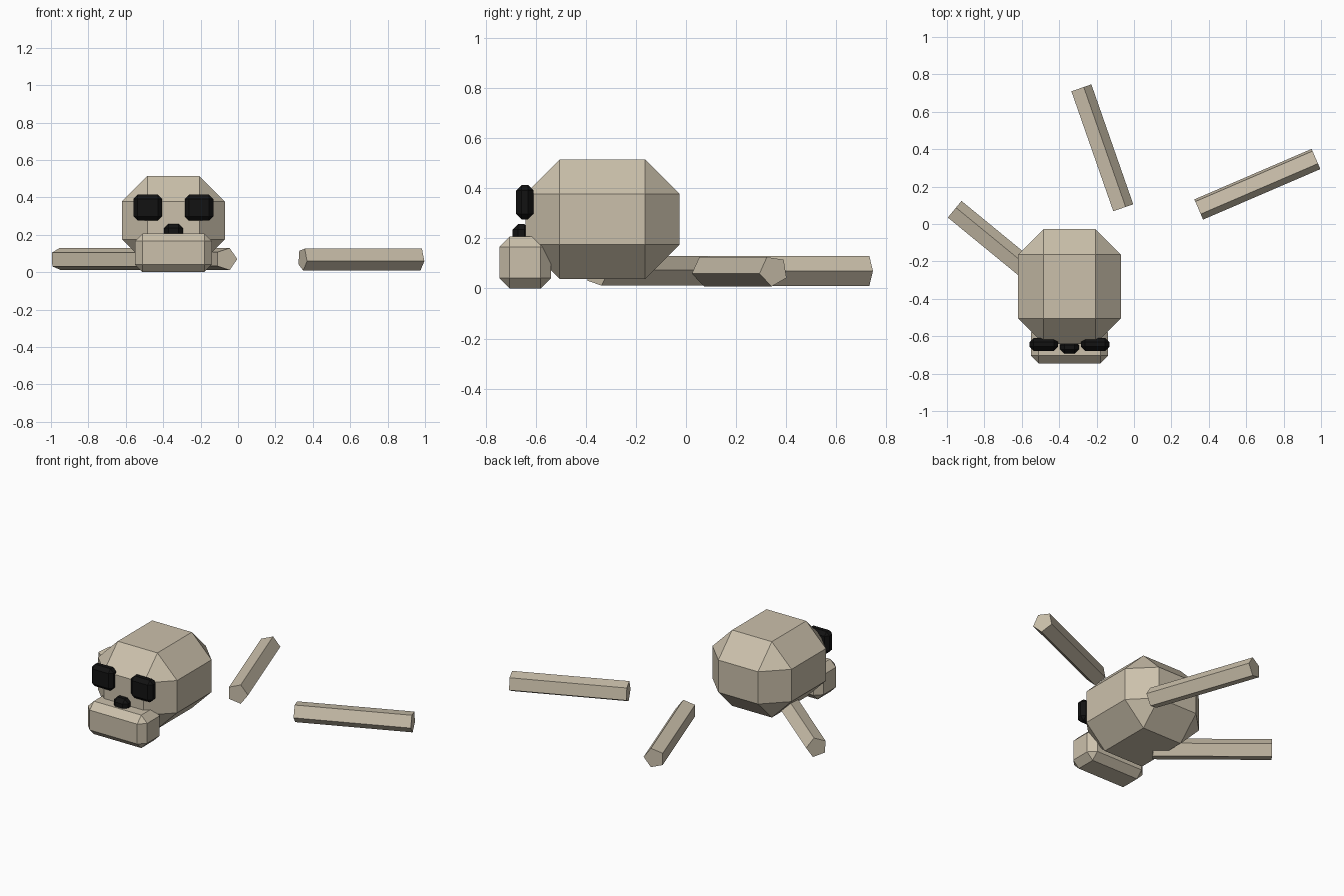
import bpy, bmesh, math
from mathutils import Vector

if "Cube" in bpy.data.objects:
    bpy.data.objects.remove(bpy.data.objects["Cube"])


def material(name, color):
    m = bpy.data.materials.new(name)
    m.diffuse_color = color
    m.use_nodes = True
    m.node_tree.nodes["Principled BSDF"].inputs["Base Color"].default_value = m.diffuse_color
    return m


BONE = material("bone", (0.6, 0.53, 0.41, 1))
DARK = material("dark", (0.006, 0.006, 0.006, 1))


def finish(name, bm, mat):
    bmesh.ops.recalc_face_normals(bm, faces=bm.faces)
    mesh = bpy.data.meshes.new(name)
    bm.to_mesh(mesh)
    bm.free()
    mesh.materials.append(mat)
    ob = bpy.data.objects.new(name, mesh)
    bpy.context.collection.objects.link(ob)
    return ob


def chamfer_box(name, lo, hi, bevel, mat):
    """Box between two corners with every edge chamfered."""
    lo, hi = Vector(lo), Vector(hi)
    bm = bmesh.new()
    bmesh.ops.create_cube(bm, size=1)
    for v in bm.verts:
        v.co = (lo + hi) / 2 + v.co * (hi - lo)
    bmesh.ops.bevel(bm, geom=bm.edges[:], offset=bevel, segments=1,
                    profile=0.5, affect='EDGES')
    return finish(name, bm, mat)


def long_bone(name, start, end, roll, radius=0.0625, z=0.07):
    """Five-sided prism lying on the ground, rolled about its axis."""
    a, b = Vector((*start, z)), Vector((*end, z))
    axis = (b - a).normalized()
    side = axis.cross(Vector((0, 0, 1)))
    up = Vector((0, 0, 1))
    bm = bmesh.new()
    ring = []
    for i in range(5):
        t = math.radians(roll + 72 * i)
        ring.append(bm.verts.new(a + radius * (math.cos(t) * side + math.sin(t) * up)))
    face = bm.faces.new(ring)
    ext = bmesh.ops.extrude_face_region(bm, geom=[face], use_keep_orig=True)
    moved = [g for g in ext["geom"] if isinstance(g, bmesh.types.BMVert)]
    bmesh.ops.translate(bm, verts=moved, vec=b - a)
    return finish(name, bm, BONE)


# Skull: cranium and jaw
CX = -0.345
chamfer_box("cranium", (CX - 0.275, -0.642, 0.038), (CX + 0.275, -0.026, 0.515), 0.137, BONE)
chamfer_box("jaw", (CX - 0.206, -0.745, 0.0), (CX + 0.206, -0.54, 0.207), 0.041, BONE)

# Eye sockets and nose hole
for label, s in (("left", 1), ("right", -1)):
    x = CX + s * 0.137
    chamfer_box("eye_socket_" + label, (x - 0.076, -0.678, 0.276), (x + 0.076, -0.609, 0.414), 0.022, DARK)
chamfer_box("nose_hole", (CX - 0.05, -0.693, 0.173), (CX + 0.05, -0.623, 0.258), 0.023, DARK)

# Scattered long bones
long_bone("rear_bone", (-0.063, 0.085), (-0.287, 0.726), 0)
long_bone("side_bone", (0.345, 0.08), (0.972, 0.35), -10)
long_bone("skull_bone", (-0.437, -0.355), (-0.962, 0.075), 3)
